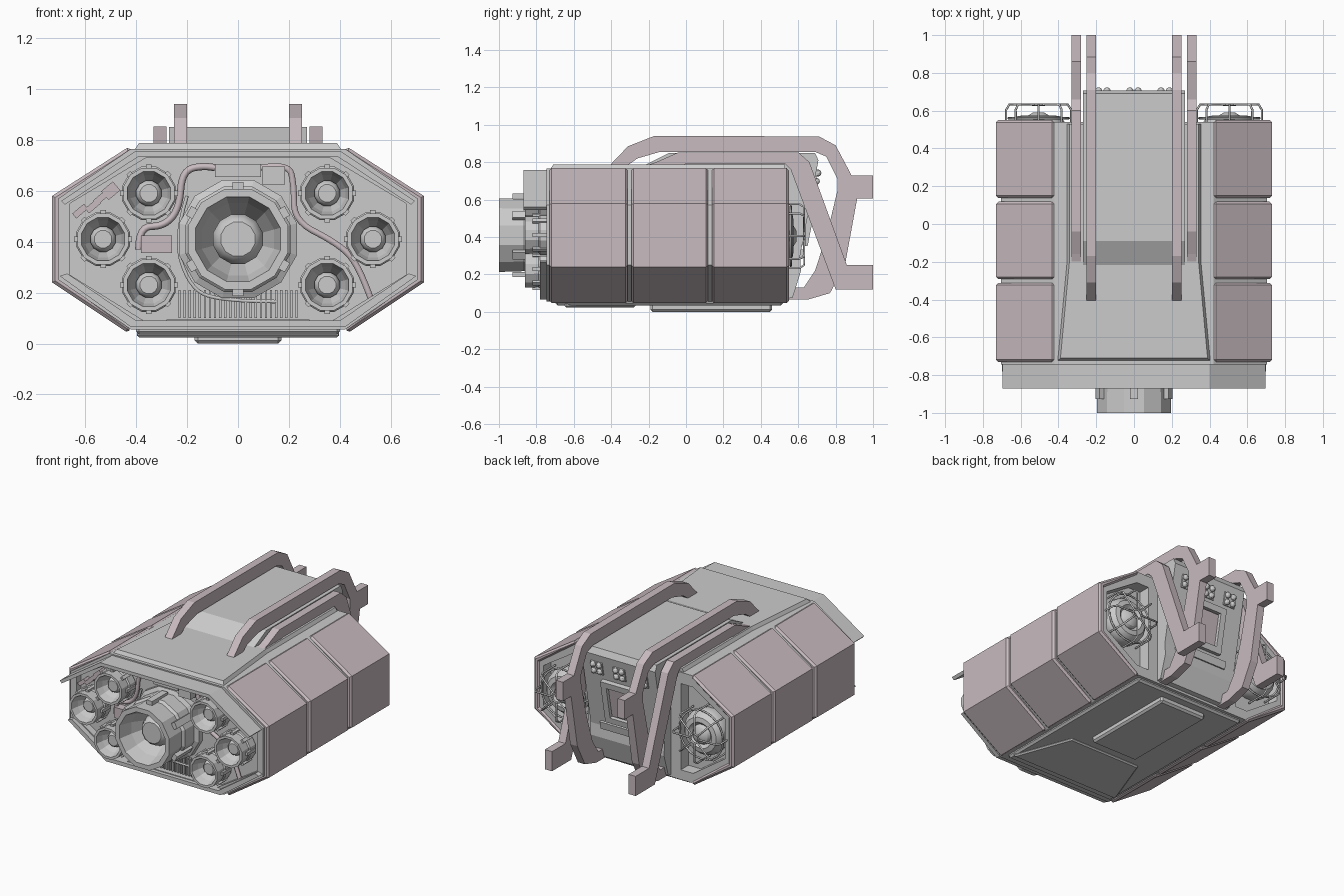
import bpy, bmesh
from math import sin, cos, pi, radians, atan2
from mathutils import Matrix, Vector

if "Cube" in bpy.data.objects:
    bpy.data.objects.remove(bpy.data.objects["Cube"])

PINK = bpy.data.materials.new("pale_pink_paint")
PINK.diffuse_color = (0.58, 0.50, 0.525, 1)
PINK.use_nodes = True
PINK.node_tree.nodes["Principled BSDF"].inputs["Base Color"].default_value = PINK.diffuse_color


def finish(name, bm, mat=None, mirror=False, bevel=0, smooth=False):
    bmesh.ops.recalc_face_normals(bm, faces=bm.faces)
    me = bpy.data.meshes.new(name)
    bm.to_mesh(me)
    bm.free()
    ob = bpy.data.objects.new(name, me)
    bpy.context.collection.objects.link(ob)
    if mat:
        me.materials.append(mat)
    if bevel:
        m = ob.modifiers.new("bevel", 'BEVEL')
        m.width, m.segments, m.limit_method, m.angle_limit = bevel, 1, 'ANGLE', radians(65)
    if mirror:
        ob.modifiers.new("mirror", 'MIRROR')
    if smooth:
        bpy.context.view_layer.objects.active = ob
        ob.select_set(True)
        bpy.ops.object.shade_smooth_by_angle(angle=radians(28))
        ob.select_set(False)
    return ob


def loft(name, ring_a, ring_b, **kw):
    bm = bmesh.new()
    a = [bm.verts.new(p) for p in ring_a]
    b = [bm.verts.new(p) for p in ring_b]
    n = len(a)
    bm.faces.new(a)
    bm.faces.new(b)
    for i in range(n):
        bm.faces.new((a[i], a[(i + 1) % n], b[(i + 1) % n], b[i]))
    return finish(name, bm, **kw)


def prism(name, pts, lo, hi, axis='y', **kw):
    put = {'x': lambda p, d: (d, p[0], p[1]), 'y': lambda p, d: (p[0], d, p[1]),
           'z': lambda p, d: (p[0], p[1], d)}[axis]
    return loft(name, [put(p, lo) for p in pts], [put(p, hi) for p in pts], **kw)


def box(name, c, s, turn=0, tilt=0, **kw):
    bm = bmesh.new()
    m = Matrix.Translation(c) @ Matrix.Rotation(turn, 4, 'Y') @ Matrix.Rotation(tilt, 4, 'X') @ Matrix.Diagonal((*s, 1))
    bmesh.ops.create_cube(bm, size=1, matrix=m)
    return finish(name, bm, **kw)


def lathe(name, x, z, profile, n, **kw):
    # profile is (radius, y), spun round an axis along y
    bm = bmesh.new()
    rings = []
    for r, y in profile:
        if r == 0:
            rings.append([bm.verts.new((x, y, z))] * n)
        else:
            rings.append([bm.verts.new((x + r * sin(2 * pi * (i + .5) / n), y, z + r * cos(2 * pi * (i + .5) / n)))
                          for i in range(n)])
    for a, b in zip(rings, rings[1:]):
        for i in range(n):
            j = (i + 1) % n
            vs = list(dict.fromkeys((a[i], a[j], b[j], b[i])))
            if len(vs) > 2:
                bm.faces.new(vs)
    return finish(name, bm, **kw)


def tube(name, lines, r, mat=None, closed=False, smooth=True):
    cu = bpy.data.curves.new(name, 'CURVE')
    cu.dimensions, cu.bevel_depth, cu.bevel_resolution, cu.use_fill_caps = '3D', r, 1, True
    for pts in lines:
        sp = cu.splines.new('NURBS' if smooth else 'POLY')
        sp.points.add(len(pts) - 1)
        for p, q in zip(sp.points, pts):
            p.co = (*q, 1)
        sp.use_cyclic_u = closed
        if smooth:
            sp.use_endpoint_u, sp.order_u, sp.resolution_u = True, 3, 5
    if mat:
        cu.materials.append(mat)
    ob = bpy.data.objects.new(name, cu)
    bpy.context.collection.objects.link(ob)


def cut(ob, cutter):
    m = ob.modifiers.new("cut", 'BOOLEAN')
    m.operation, m.object, m.solver = 'DIFFERENCE', cutter, 'EXACT'
    cutter.hide_render = True
    bpy.context.view_layer.objects.active = ob
    bpy.ops.object.modifier_apply(modifier="cut")
    bpy.data.objects.remove(cutter)


def both(half):
    return half + [(-x, z) for x, z in reversed(half)]


# Hull with a recessed engine face and two rear pockets
hull = prism("hull", both([(.42, .765), (.705, .57), (.705, .25), (.42, .055)]), -.745, .54)
cut(hull, prism("front_recess", both([(.36, .73), (.66, .55), (.66, .27), (.37, .09)]), -.9, -.70))
pocket = [(.34, .69), (.43, .69), (.665, .54), (.665, .28), (.43, .12), (.34, .12)]
for s in (1, -1):
    cut(hull, prism("rear_pocket", [(s * x, z) for x, z in pocket], .46, .8))

# Armour shells, three per side
shell = [(.425, .775), (.73, .58), (.73, .24), (.43, .04), (.42, .062), (.69, .26), (.69, .56), (.42, .75)]
for i, (y0, y1) in enumerate([(-.73, -.312), (-.292, .118), (.138, .55)]):
    prism("armour_shell_%d" % i, shell, y0, y1, mat=PINK, mirror=True, bevel=.018)

# Hood over the engines, lower lip
prism("hood", both([(.40, .757), (.695, .56), (.68, .545), (.39, .735)]), -.87, -.70)
prism("lower_lip", both([(.70, .265), (.42, .065)]) [:2] + [(-.42, .065), (-.70, .265), (-.67, .275), (-.40, .09), (.40, .09), (.67, .275)],
      -.78, -.70)
# Roof plate and raised spine
roof = [(.41, -.73), (.36, -.2), (.36, .53)]
loft("roof_plate", [(x, y, .755) for x, y in both(roof)],
     [(x * .95, max(y, -.71), .787) for x, y in both(roof)])
prism("spine", [(-.24, .775), (-.09, .85), (.69, .85), (.708, .81), (.61, .30), (.615, .22), (.57, .075), (.4, .05), (-.2, .6)],
      -.27, .27, 'x')
# Belly plates
prism("belly_plate", [(.40, -.70), (.40, .52), (-.40, .52), (-.40, -.70)], .035, .07, 'z', bevel=.012)
prism("belly_front_panel", [(.40, -.65), (.26, -.27), (-.26, -.27), (-.40, -.65)], .024, .05, 'z', bevel=.008)
prism("belly_rear_panel", [(.17, -.19), (.17, .46), (-.17, .46), (-.17, -.19)], 0, .05, 'z', bevel=.012)

# Bent frame bars
inner = [(-.42, .77), (-.31, .885), (-.17, .94), (.71, .938), (.80, .89), (.885, .73), (1, .73), (1, .605), (.915, .605),
         (.85, .25), (.77, .10), (.65, .065), (.53, .065), (.53, .13), (.63, .13), (.69, .22), (.755, .42), (.81, .65), (.81, .71),
         (.75, .83), (.69, .855), (-.14, .855), (-.26, .82), (-.33, .77)]
outer = [(-.25, .77), (-.16, .80), (-.04, .853), (.60, .853), (.66, .80), (.86, .25), (1, .25), (1, .12), (.80, .12),
         (.56, .76), (.53, .79), (0, .79), (-.1, .77)]
prism("inner_bar", inner, .20, .252, 'x', mat=PINK, mirror=True)
prism("outer_bar", outer, .28, .332, 'x', mat=PINK, mirror=True)


def thruster(name, x, z, k, front, back, ribs):
    d = front - back
    lathe(name, x, z, [(.80 * k, back), (1.02 * k, back + .15 * d), (1.02 * k, back + .5 * d), (.95 * k, back + .55 * d),
                       (.97 * k, front), (.82 * k, front), (.70 * k, back + .7 * d), (.46 * k, back + .35 * d), (0, back + .35 * d)], 12)
    lathe(name + "_core", x, z, [(.48 * k, back + .35 * d), (.48 * k, back + .5 * d), (.40 * k, back + .63 * d),
                                 (.33 * k, back + .67 * d), (0, back + .67 * d)], 12, smooth=True)
    for i in range(ribs):
        a = 2 * pi * i / ribs
        box(name + "_rib", (x + k * sin(a), back + .48 * d, z + k * cos(a)), (.2 * k, abs(d) * .55, .13 * k), turn=a)


# Main thruster and six small ones
thruster("main_thruster", 0, .41, .21, -1.0, -.70, 6)
lathe("main_thruster_collar", 0, .41, [(.24, -.69), (.24, -.74), (.20, -.76)], 12)
for s in (1, -1):
    for x, z in ((.35, .59), (.53, .41), (.35, .23)):
        thruster("small_thruster", s * x, z, .107, -.86, -.70, 8)

# Cables, boxes and vent fins on the engine face
Y = -.725
tube("left_cable", [[(x, Y, z) for x, z in [(-.39, .37), (-.39, .46), (-.29, .46), (-.23, .53), (-.22, .68), (-.13, .70), (-.09, .69)]]], .014, PINK)
tube("right_cable", [[(x, Y, z) for x, z in [(.09, .69), (.20, .71), (.22, .62), (.22, .48), (.38, .40), (.47, .32), (.52, .18)]]], .014, PINK)
tube("lower_hose", [[(x, Y, z) for x, z in [(-.2, .58), (-.25, .42), (-.2, .24), (-.1, .165), (.15, .165)]]], .008)
box("cable_box", (-.32, Y, .39), (.12, .06, .07), mat=PINK)
box("junction_box", (.14, Y, .66), (.09, .07, .07))
box("top_box", (0, Y, .68), (.18, .06, .05))
for i, (x, z) in enumerate([(-.50, .60), (-.54, .57), (-.57, .54), (-.62, .52)]):
    box("small_fitting", (x, Y, z), (.06, .05, .025 + .02 * (i == 0)), turn=-.7, mat=PINK)
for i in range(24):
    box("vent_fin", (-.23 + .02 * i, -.71, .155), (.009, .04, .11))
box("vent_sill", (0, -.73, .085), (.56, .05, .02))

# Rear fans in wire cages
for s in (1, -1):
    cx, cz = s * .505, .405
    lathe("rear_fan", cx, cz, [(.14, .45), (.15, .50), (.14, .54), (.115, .57), (.085, .575), (.065, .555), (.055, .575), (.03, .59), (0, .592)],
          20, smooth=True)
    ring = lambda r, y: [(cx + r * sin(i * pi / 12), y, cz + r * cos(i * pi / 12)) for i in range(24)]
    tube("cage_ring", [ring(.16, .56), ring(.03, .632)], .006, closed=True, smooth=False)
    tube("cage_spoke", [[(cx + r * sin(a), y, cz + r * cos(a)) for r, y in ((.172, .47), (.172, .605), (.155, .632), (.03, .632))]
                        for a in [i * pi / 4 for i in range(8)]], .006, smooth=False)

# Rear hatch and lamp clusters on the sloped back face
tilt = -atan2(.098, .51)
on_back = lambda x, z, out=0: (x, .61 + (z - .30) * .192 + out, z)
box("hatch_panel", on_back(0, .50), (.18, .03, .20), tilt=tilt, mat=PINK)
for s in (1, -1):
    box("hatch_side", on_back(s * .115, .50, .005), (.04, .05, .27), tilt=tilt)
    box("hatch_rail", on_back(0, .50 + s * .125, .005), (.27, .05, .04), tilt=tilt)
box("rear_step", on_back(0, .31, 0), (.38, .03, .05), tilt=tilt)
for x in (-.165, 0, .165):
    box("lamp_plate", on_back(x, .72), (.085, .016, .085), tilt=tilt)
    for dx in (-.022, .022):
        for dz in (-.022, .022):
            bm = bmesh.new()
            bmesh.ops.create_uvsphere(bm, u_segments=10, v_segments=6, radius=.019,
                                      matrix=Matrix.Translation(on_back(x + dx, .72 + dz, .01)))
            finish("lamp", bm, smooth=True)
